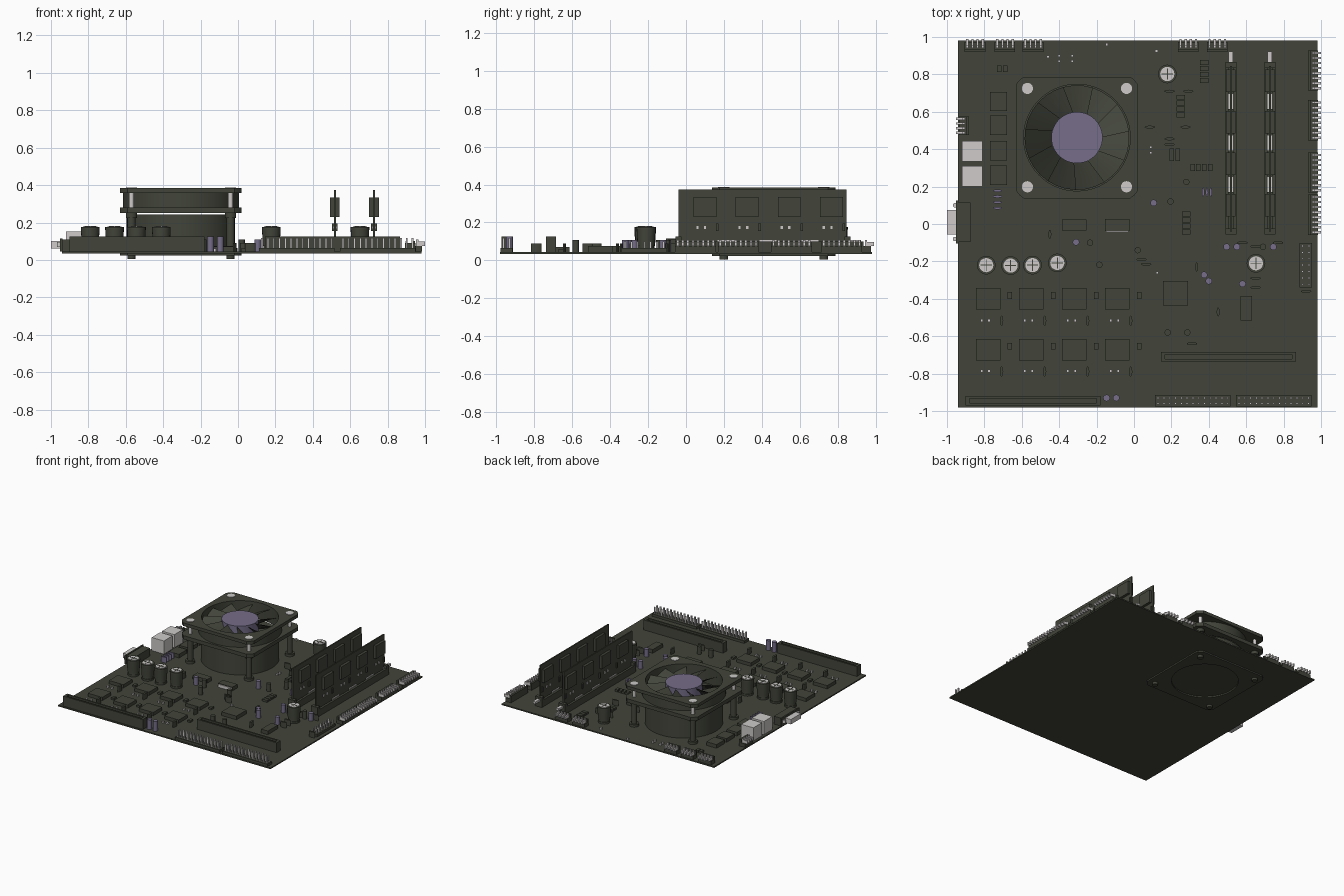
import bpy, bmesh
from math import sin, cos, pi, radians
from mathutils import Matrix

cube = bpy.data.objects.get("Cube")
if cube:
    bpy.data.objects.remove(cube)

def material(name, colour):
    m = bpy.data.materials.new(name)
    m.use_nodes = True
    m.diffuse_color = (*colour, 1)
    m.node_tree.nodes["Principled BSDF"].inputs["Base Color"].default_value = (*colour, 1)
    return m

OLIVE = material("dark olive", (.055, .06, .043))
PURPLE = material("dusty purple", (.18, .155, .25))
GREY = material("light grey", (.62, .6, .59))
TOP = .045  # upper surface of the board

class Part:
    """Collects simple solids into one named object."""
    def __init__(self, name, mat):
        self.name, self.mat, self.bm = name, mat, bmesh.new()

    def box(self, x, y, sx, sy, z1, z0=TOP):
        m = Matrix.Translation((x, y, (z0 + z1) / 2)) @ Matrix.Diagonal((sx, sy, z1 - z0, 1))
        bmesh.ops.create_cube(self.bm, size=1, matrix=m)

    def cyl(self, x, y, r, z1, z0=TOP, top=None, sides=20, stretch=1):
        m = Matrix.Translation((x, y, (z0 + z1) / 2)) @ Matrix.Diagonal((1, stretch, 1, 1))
        bmesh.ops.create_cone(self.bm, cap_ends=True, segments=sides, radius1=r,
                              radius2=r if top is None else top, depth=z1 - z0, matrix=m)

    def ring(self, x, y, z0, z1, inner, outer, n=96):
        loops = []
        for i in range(n):
            a = 2 * pi * i / n
            loops.append([self.bm.verts.new((x + r * cos(a), y + r * sin(a), z))
                          for r, z in ((outer(a), z0), (outer(a), z1), (inner, z1), (inner, z0))])
        for i in range(n):
            p, q = loops[i - 1], loops[i]
            for k in range(4):
                self.bm.faces.new((p[k - 1], q[k - 1], q[k], p[k]))

    def done(self):
        bmesh.ops.recalc_face_normals(self.bm, faces=self.bm.faces)
        me = bpy.data.meshes.new(self.name)
        self.bm.to_mesh(me)
        self.bm.free()
        me.materials.append(self.mat)
        ob = bpy.data.objects.new(self.name, me)
        bpy.context.collection.objects.link(ob)
        bpy.ops.object.select_all(action='DESELECT')
        ob.select_set(True)
        bpy.context.view_layer.objects.active = ob
        bpy.ops.object.shade_smooth_by_angle(angle=radians(35))

# Circuit board
board = Part("circuit_board", OLIVE)
board.box(.02, 0, 1.92, 1.96, TOP, .035)
board.done()

# Cooler: fan frame, blades, hub, heat sink, posts and screws
FX, FY, HALF = -.305, .462, .325
def square(a):
    return min(HALF / max(abs(cos(a)), abs(sin(a))), .435)

frame = Part("fan_frame", OLIVE)
for z0, z1 in ((.25, .28), (.358, .384)):
    frame.ring(FX, FY, z0, z1, .285, square)
frame.ring(FX, FY, .28, .358, .285, lambda a: .31)
frame.done()
plate = Part("cooler_backplate", OLIVE)
plate.ring(FX, FY, .024, .035, .25, square)
plate.done()
sink = Part("heat_sink", OLIVE)
sink.cyl(FX, FY, .29, .243, sides=64)
sink.done()

blades = Part("fan_blades", OLIVE)
COUNT = 11
for i in range(COUNT):
    rows = []
    for s in range(4):
        a = 2 * pi * (i + s / 3) / COUNT
        rows.append([blades.bm.verts.new((FX + r * cos(a + d), FY + r * sin(a + d), .365 - .08 * s / 3))
                     for r, d in ((.13, 0), (.28, .12))])
    for p, q in zip(rows, rows[1:]):
        blades.bm.faces.new((p[0], p[1], q[1], q[0]))
blades.done()
hub = Part("fan_hub", PURPLE)
hub.cyl(FX, FY, .137, .372, .26, sides=48)
hub.done()

posts, screws = Part("cooler_posts", OLIVE), Part("fan_screws", GREY)
for sx in (-1, 1):
    for sy in (-1, 1):
        x, y = FX + sx * .265, FY + sy * .263
        posts.cyl(x, y, .022, .25, .005)
        posts.cyl(x, y, .036, .065)
        posts.cyl(x, y, .03, .25, .225)
        screws.cyl(x, y, .014, .36, .28)
        screws.cyl(x, y, .03, .388, .38)
posts.done()
screws.done()

# Memory sticks in their slots
slots, sticks, chips = Part("memory_slots", OLIVE), Part("memory_sticks", OLIVE), Part("memory_chips", OLIVE)
contacts = Part("memory_contacts", GREY)
for x in (.518, .727):
    for side in (-1, 1):
        slots.box(x + side * .021, .405, .018, .92, .1)
        slots.box(x, .405 + side * .445, .06, .03, .125)
    slots.box(x, .405, .06, .92, .07)
    sticks.box(x, .402, .01, .885, .375, .07)
    for k in range(4):
        y = .1 + k * .222
        chips.box(x, y, .052, .12, .335, .23)
        chips.box(x, y + .065, .03, .014, .195, .155)
        contacts.box(x, y + .11, .024, .09, .108, .09)
        for d in (-.04, 0):
            contacts.box(x, y + d, .02, .012, .182, .165)
for p in (slots, sticks, chips, contacts):
    p.done()

# Edge headers with outward facing pins
headers, pins = Part("edge_headers", OLIVE), Part("edge_header_pins", GREY)
def header(x, y, length, dx, dy):
    """A strip of pins pointing along (dx, dy)."""
    ax, ay = abs(dy), abs(dx)
    headers.box(x, y, length * ax + .05 * ay, length * ay + .05 * ax, .075)
    headers.box(x - dx * .02, y - dy * .02, length * ax + .015 * ay, length * ay + .015 * ax, .1)
    n = round(length / .026)
    for i in range(n):
        t = ((i + .5) / n - .5) * length
        px, py = x + ax * t, y + ay * t
        pins.box(px, py, .012, .012, .108)
        pins.box(px + dx * .018, py + dy * .018, .012 + .036 * ay, .012 + .036 * ax, .098, .075)
for x in (-.85, -.69, -.54, .29, .445):
    header(x, .948, .11, 0, 1)
for y in (.82, .555, .275, .05):
    header(.958, y, .215, 1, 0)
header(-.91, .525, .1, -1, 0)

# Upright double row pin headers
def pin_grid(x, y, cols, rows, pitch, height):
    headers.box(x, y, cols * pitch, rows * pitch, .065)
    for i in range(cols):
        for j in range(rows):
            pins.box(x + (i - cols / 2 + .5) * pitch, y + (j - rows / 2 + .5) * pitch, .01, .01, height)
for x in (.315, .747):
    pin_grid(x, -.945, 13, 2, .031, .118)
pin_grid(.918, -.22, 2, 7, .034, .1)
headers.done()
pins.done()

# Long expansion slots
expansion = Part("expansion_slots", OLIVE)
for x, y in ((-.54, -.945), (.505, -.71)):
    expansion.box(x, y, .72, .05, .11)
    for side in (-1, 1):
        expansion.box(x, y + side * .019, .72, .014, .126)
        expansion.box(x + side * .35, y, .02, .05, .126)
expansion.done()

# Rear ports
ports = Part("square_ports", GREY)
for y in (.39, .255):
    ports.box(-.865, y, .11, .11, .152)
ports.done()
shell = Part("video_port_body", OLIVE)
shell.box(-.91, .01, .07, .21, .11)
shell.box(-.945, .01, .012, .23, .115)
shell.done()
mouth = Part("video_port_mouth", GREY)
mouth.box(-.975, .01, .05, .13, .1, .06)
for side in (-1, 1):
    mouth.cyl(-.957, .01 + side * .09, .012, .095, .07)
mouth.done()

# Tall capacitors with grey scored caps
cans, lids, scores = Part("tall_capacitors", OLIVE), Part("capacitor_lids", GREY), Part("capacitor_scores", OLIVE)
for x, y in ((-.79, -.22), (-.66, -.222), (-.543, -.22), (-.41, -.208), (.652, -.21), (.178, .802)):
    cans.cyl(x, y, .045, .06)
    cans.cyl(x, y, .041, .075, .06)
    cans.cyl(x, y, .045, .165, .075, top=.05)
    cans.cyl(x, y, .05, .176, .165)
    lids.cyl(x, y, .038, .179, .17)
    scores.box(x, y, .06, .005, .181, .175)
    scores.box(x, y, .005, .06, .181, .175)
for p in (cans, lids, scores):
    p.done()

# Flat chips, with the repeated power stage grid
flat, discs, dots = Part("flat_chips", OLIVE), Part("disc_capacitors", OLIVE), Part("solder_dots", GREY)
for i in range(4):
    x = -.78 + i * .23
    for y in (-.4, -.672):
        flat.box(x, y, .13, .115, .072)
        flat.box(x + .117, y + .018, .024, .036, .06)
        discs.cyl(x + .072, y - .117, .009, .09, stretch=3)
        for d in (-.035, .005):
            dots.box(x + d, y - .115, .014, .016, .06)
for y in (.655, .527, .392, .26):
    flat.box(-.725, y, .092, .104, .075)
for x, y, sx, sy in ((.222, -.37, .135, .13), (.6, -.45, .06, .13), (-.32, -.005, .13, .06), (-.09, -.005, .13, .065)):
    flat.box(x, y, sx, sy, .075)

# Rows of small resistors: x, y, count across, count along
for x, y, nx, ny in ((.375, .815, 1, 4), (.25, .63, 1, 4), (.28, .005, 1, 4), (.218, .37, 2, 2), (.36, .302, 4, 1), (-.705, .83, 2, 1)):
    w, h = (.045, .026) if ny > nx else (.024, .036)
    for i in range(nx):
        for j in range(ny):
            flat.box(x + (i - (nx - 1) / 2) * .031, y + (j - (ny - 1) / 2) * .032, w, h, .062)

# Disc capacitors lying across or along the board
for x, y in ((.19, .71), (.29, .71), (.085, .518), (.275, .518), (.19, .455), (.19, .425), (.065, -.215), (.04, -.19),
             (.65, -.12), (.65, -.29), (.65, -.34), (.31, -.64), (.92, -.36), (.77, -.1), (.58, -.1)):
    discs.cyl(x, y, .028, .09, stretch=.28)
for x, y in ((-.45, -.055), (.335, -.23), (.45, -.47)):
    discs.cyl(x, y, .008, .09, stretch=3)
for x, y in ((-.46, .895), (-.4, .9), (-.33, .9), (-.4, .87), (-.33, .87), (-.145, .96), (.12, .925), (.09, .41), (.09, .38), (.125, -.26)):
    dots.box(x, y, .014, .014, .06)
dots.box(-.09, -.041, .12, .006, .07)
for p in (flat, discs, dots):
    p.done()

# Small round capacitors
small, dark = Part("small_purple_capacitors", PURPLE), Part("small_dark_capacitors", OLIVE)
for x, y in ((.105, .113), (-.31, -.097), (.495, -.122), (.55, -.122), (.745, -.122), (.375, -.272), (.4, -.305), (.58, -.32), (-.147, -.93), (-.095, -.93)):
    small.cyl(x, y, .018, .125 if y < -.9 else .108, sides=14)
for x, y in ((.195, .12), (.28, .225), (-.235, -.1), (.02, -.14), (-.185, -.218), (.18, -.58), (.285, -.58), (.69, -.122)):
    dark.cyl(x, y, .017, .108, sides=14)
for k in range(4):
    small.cyl(-.73, .085 + k * .031, .025, .09, stretch=.28)
for k in range(3):
    small.cyl(.37 + k * .02, .17, .007, .09, stretch=3.5)
small.done()
dark.done()
